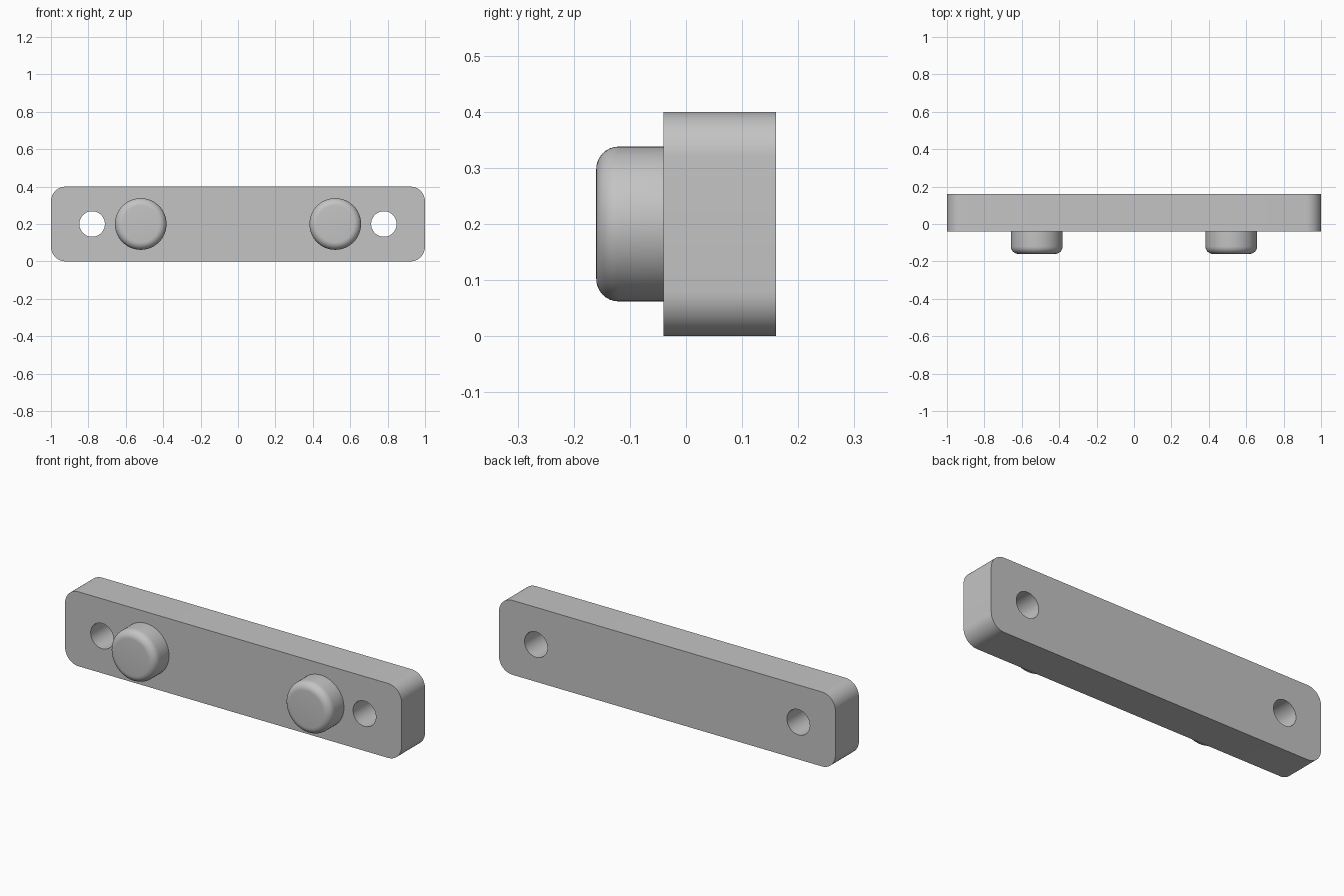
import bpy, bmesh, math
from mathutils import Matrix

if "Cube" in bpy.data.objects:
    bpy.data.objects.remove(bpy.data.objects["Cube"])

PLATE_FRONT, PLATE_BACK, MID_Z = -0.04, 0.16, 0.2
PEG_FRONT, PEG_X, PEG_R, PEG_FILLET = -0.16, 0.52, 0.138, 0.04
HOLE_X, HOLE_R = 0.78, 0.068

grey = bpy.data.materials.new("plain grey")
grey.use_nodes = True
color = (0.55, 0.55, 0.55, 1)
grey.diffuse_color = color
grey.node_tree.nodes["Principled BSDF"].inputs["Base Color"].default_value = color


def make_object(name, bm):
    bmesh.ops.recalc_face_normals(bm, faces=bm.faces)
    mesh = bpy.data.meshes.new(name)
    bm.to_mesh(mesh)
    bm.free()
    mesh.materials.append(grey)
    obj = bpy.data.objects.new(name, mesh)
    bpy.context.collection.objects.link(obj)
    return obj


def select_only(obj):
    bpy.ops.object.select_all(action='DESELECT')
    obj.select_set(True)
    bpy.context.view_layer.objects.active = obj


def cylinder(x, y0, y1, radius):
    """Cylinder along y, centred on the plate's height."""
    bm = bmesh.new()
    place = Matrix.Translation((x, (y0 + y1) / 2, MID_Z)) @ Matrix.Rotation(math.pi / 2, 4, 'X')
    bmesh.ops.create_cone(bm, cap_ends=True, segments=64, radius1=radius,
                          radius2=radius, depth=y1 - y0, matrix=place)
    return bm


# Plate with rounded corners
bm = bmesh.new()
depth = PLATE_BACK - PLATE_FRONT
place = Matrix.Translation((0, (PLATE_FRONT + PLATE_BACK) / 2, MID_Z)) @ Matrix.Diagonal((2, depth, 0.4, 1))
bmesh.ops.create_cube(bm, size=1, matrix=place)
corners = [e for e in bm.edges if abs(e.verts[0].co.y - e.verts[1].co.y) > depth / 2]
bmesh.ops.bevel(bm, geom=corners, offset=0.08, segments=12, profile=0.5, affect='EDGES')
plate = make_object("plate", bm)

# Screw holes through the plate
for x in (-HOLE_X, HOLE_X):
    cutter = make_object("hole_cutter", cylinder(x, PLATE_FRONT - 0.1, PLATE_BACK + 0.1, HOLE_R))
    cutter.hide_render = True
    mod = plate.modifiers.new("hole", 'BOOLEAN')
    mod.operation, mod.solver, mod.object = 'DIFFERENCE', 'EXACT', cutter
    select_only(plate)
    bpy.ops.object.modifier_apply(modifier=mod.name)
    bpy.data.objects.remove(cutter)
parts = [plate]

# Round pegs with a filleted front rim
for name, x in (("left_peg", PEG_X), ("right_peg", -PEG_X)):
    bm = cylinder(x, PEG_FRONT, PLATE_FRONT, PEG_R)
    rim = [e for e in bm.edges if all(v.co.y < PEG_FRONT + 0.001 for v in e.verts)]
    bmesh.ops.bevel(bm, geom=rim, offset=PEG_FILLET, segments=8, profile=0.5, affect='EDGES')
    parts.append(make_object(name, bm))

for obj in parts:
    select_only(obj)
    bpy.ops.object.shade_smooth_by_angle(angle=math.radians(30))
